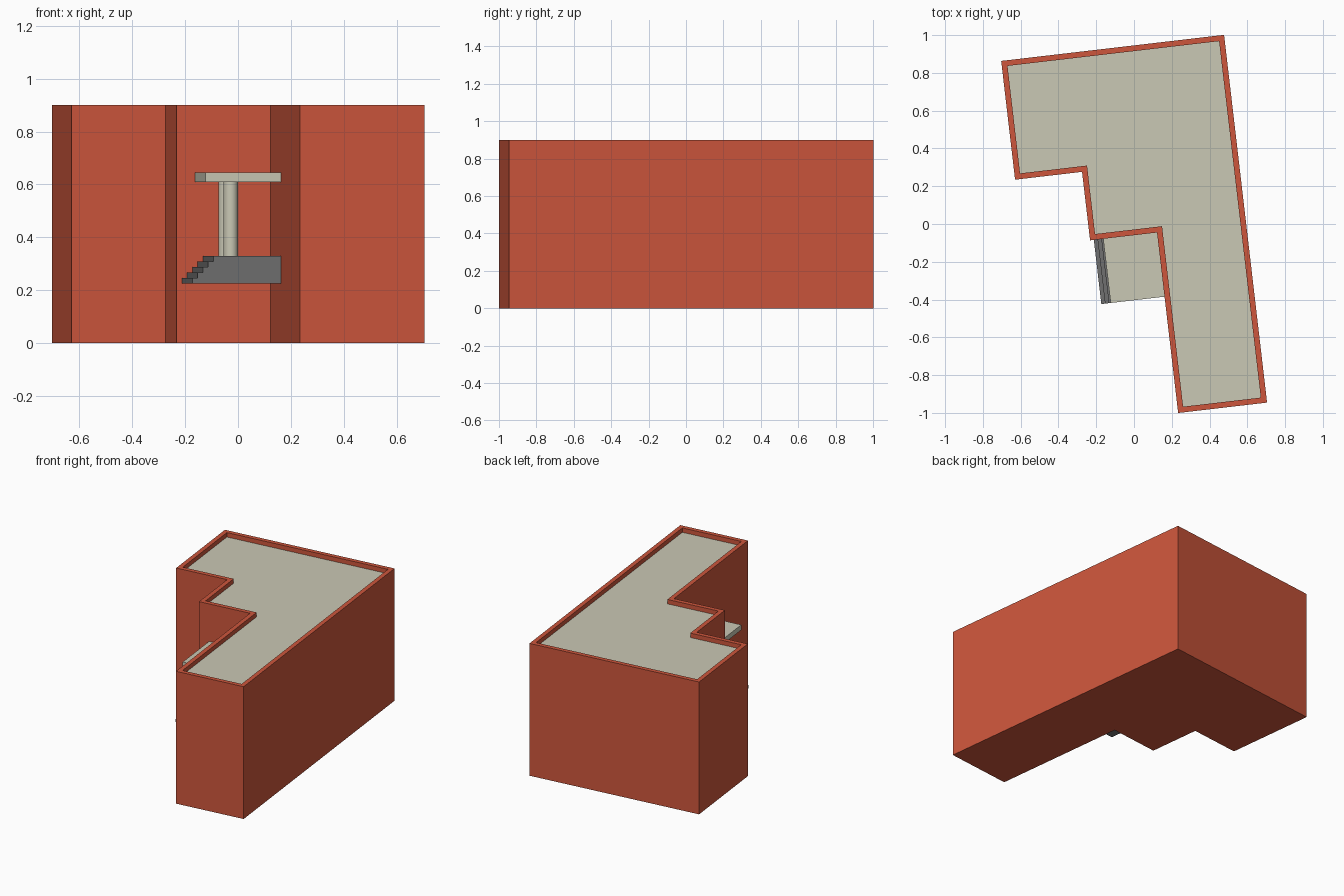
import bpy, bmesh, math
from mathutils import Matrix

cube = bpy.data.objects.get("Cube")
if cube:
    bpy.data.objects.remove(cube, do_unlink=True)

# The whole building is turned slightly; the local origin is the porch corner
PLACE = Matrix.Translation((0.122, -0.045, 0)) @ Matrix.Rotation(math.radians(6.67), 4, 'Z')
HEIGHT, WALL, PARAPET = 0.9, 0.03, 0.03


def material(name, rgb):
    m = bpy.data.materials.new(name)
    m.use_nodes = True
    color = (*rgb, 1)
    m.diffuse_color = color
    m.node_tree.nodes["Principled BSDF"].inputs["Base Color"].default_value = color
    return m


BRICK = material("brick red", (0.61, 0.093, 0.045))
CREAM = material("pale cream", (0.59, 0.58, 0.46))
GREY = material("stone grey", (0.16, 0.16, 0.16))


def finish(name, bm, *mats):
    bmesh.ops.recalc_face_normals(bm, faces=bm.faces)
    mesh = bpy.data.meshes.new(name)
    bm.to_mesh(mesh)
    bm.free()
    for m in mats:
        mesh.materials.append(m)
    obj = bpy.data.objects.new(name, mesh)
    obj.matrix_world = PLACE
    bpy.context.collection.objects.link(obj)
    return obj


def prism(points, direction):
    """Extrude a flat outline into a solid."""
    bm = bmesh.new()
    face = bm.faces.new([bm.verts.new(p) for p in points])
    ext = bmesh.ops.extrude_face_region(bm, geom=[face], use_keep_orig=True)
    verts = [g for g in ext["geom"] if isinstance(g, bmesh.types.BMVert)]
    bmesh.ops.translate(bm, verts=verts, vec=direction)
    bmesh.ops.recalc_face_normals(bm, faces=bm.faces)
    return bm


# Stepped building block with a recessed roof behind a parapet
outline = [(0, 0), (0, -0.962), (0.474, -0.962), (0.474, 0.998),
           (-0.714, 0.998), (-0.714, 0.365), (-0.357, 0.365), (-0.357, 0)]
bm = prism([(x, y, 0) for x, y in outline], (0, 0, HEIGHT))
roof = next(f for f in bm.faces if f.normal.z > 0.9)
bmesh.ops.inset_region(bm, faces=[roof], thickness=WALL, use_even_offset=True)
rim = [v for v in roof.verts]
ext = bmesh.ops.extrude_discrete_faces(bm, faces=[roof])
floor = ext["faces"][0]
bmesh.ops.translate(bm, verts=floor.verts, vec=(0, 0, -PARAPET))
floor.material_index = 1
finish("building", bm, BRICK, CREAM)

# Porch platform with side steps
DEPTH, BASE, TOP, STEPS = 0.342, 0.225, 0.33, 5
rise = (TOP - BASE) / STEPS
profile = [(0.02, BASE)]
for i in range(STEPS):
    x = -0.337 + 0.02 * i
    profile += [(x, BASE + rise * i), (x, BASE + rise * (i + 1))]
profile.append((0.02, TOP))
finish("porch_steps", prism([(x, 0.01, z) for x, z in profile], (0, -DEPTH - 0.01, 0)), GREY)

# Porch canopy
canopy = [(-0.287, 0.01), (0.01, 0.01), (0.01, -DEPTH), (-0.287, -DEPTH)]
finish("porch_canopy", prism([(x, y, 0.61) for x, y in canopy], (0, 0, 0.035)), CREAM)

# Round porch columns
for name, y in (("front_column", -0.27), ("back_column", -0.10)):
    bm = bmesh.new()
    bmesh.ops.create_cone(bm, cap_ends=True, segments=24, radius1=0.027, radius2=0.027,
                          depth=0.61 - TOP,
                          matrix=Matrix.Translation((-0.182, y, (0.61 + TOP) / 2)))
    for f in bm.faces:
        f.smooth = abs(f.normal.z) < 0.5
    col = finish(name, bm, CREAM)
    bpy.ops.object.select_all(action='DESELECT')
    col.select_set(True)
    bpy.context.view_layer.objects.active = col
    bpy.ops.object.shade_smooth_by_angle()
